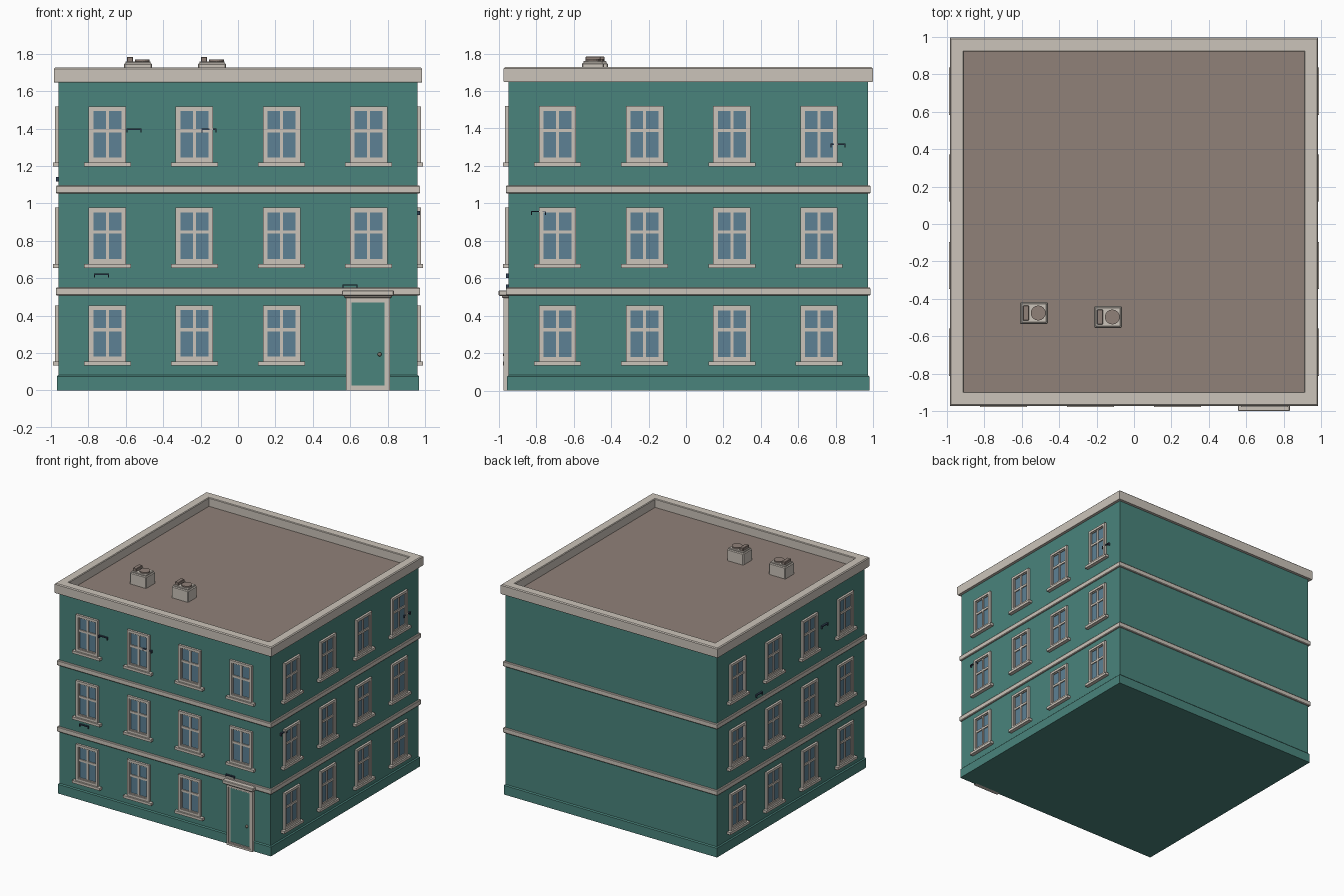
import bpy, bmesh
from mathutils import Vector

cube = bpy.data.objects.get("Cube")
if cube:
    bpy.data.objects.remove(cube, do_unlink=True)

CY = 0.012          # depth offset of the building centre
WALL = 0.96         # half width of the walls


def material(name, rgb):
    m = bpy.data.materials.new(name)
    m.use_nodes = True
    m.diffuse_color = (*rgb, 1)
    m.node_tree.nodes["Principled BSDF"].inputs["Base Color"].default_value = (*rgb, 1)
    return m


TEAL = material("teal_paint", (0.068, 0.23, 0.20))
STONE = material("pale_stone", (0.60, 0.55, 0.49))
ROOF = material("brown_roofing", (0.28, 0.22, 0.19))
GLASS = material("blue_glass", (0.11, 0.22, 0.30))
IRON = material("dark_iron", (0.03, 0.05, 0.09))
BRONZE = material("bronze", (0.22, 0.19, 0.15))


def finish(name, bm, mats, bevel=0):
    bmesh.ops.recalc_face_normals(bm, faces=bm.faces)
    mesh = bpy.data.meshes.new(name)
    bm.to_mesh(mesh)
    bm.free()
    for m in mats:
        mesh.materials.append(m)
    ob = bpy.data.objects.new(name, mesh)
    bpy.context.collection.objects.link(ob)
    if bevel:
        mod = ob.modifiers.new("soft_edges", "BEVEL")
        mod.width, mod.segments = bevel, 1
    return ob


def square_loft(name, profile, mat, cap=False, closed=False):
    """Sweep (half width, height) points round the square plan."""
    bm = bmesh.new()
    rings = [[bm.verts.new((sx * r, CY + sy * r, z))
              for sx, sy in ((-1, -1), (1, -1), (1, 1), (-1, 1))] for r, z in profile]
    pairs = list(zip(rings, rings[1:]))
    if closed:
        pairs.append((rings[-1], rings[0]))
    for a, b in pairs:
        for i in range(4):
            j = (i + 1) % 4
            bm.faces.new((a[i], a[j], b[j], b[i]))
    if cap:
        bm.faces.new(rings[0])
        bm.faces.new(rings[-1])
    return finish(name, bm, [mat])


def on_side(side, u, d, z):
    """Facade coordinates (along, outward, up) to world."""
    return Vector({"front": (u, CY - d, z), "left": (d, CY + u, z),
                   "right": (-d, CY + u, z)}[side])


def boxes(name, side, items, bevel=0):
    """One object from boxes given as (material, u0, u1, z0, z1, depth)."""
    bm = bmesh.new()
    mats = []
    for mat, u0, u1, z0, z1, depth in items:
        if mat not in mats:
            mats.append(mat)
        lo, hi = on_side(side, u0, WALL - 0.005, z0), on_side(side, u1, depth, z1)
        verts = bmesh.ops.create_cube(bm, size=1)["verts"]
        for v in verts:
            v.co = Vector([(lo[k] + hi[k]) / 2 + v.co[k] * abs(hi[k] - lo[k]) for k in range(3)])
        for f in {f for v in verts for f in v.link_faces}:
            f.material_index = mats.index(mat)
    return finish(name, bm, mats, bevel)


def frame(u, half, z0, z1, w, depth, mat=STONE):
    """Four bars round an opening."""
    return [(mat, u - half, u - half + w, z0, z1, depth),
            (mat, u + half - w, u + half, z0, z1, depth),
            (mat, u - half + w, u + half - w, z1 - w, z1, depth),
            (mat, u - half + w, u + half - w, z0, z0 + w, depth)]


# Walls, plinth, string courses, parapet and roof
walls = square_loft("walls", [(WALL, 0.02), (WALL, 1.65)], TEAL, cap=True)
square_loft("plinth", [(0.968, 0), (0.968, 0.075), (WALL, 0.083)], TEAL, cap=True)
for i, z in enumerate((0.508, 1.053)):
    square_loft(f"string_course_{i + 1}",
                [(0.95, z), (0.969, z), (0.973, z + 0.005), (0.973, z + 0.037),
                 (0.969, z + 0.042), (0.95, z + 0.042)], STONE, closed=True)
square_loft("parapet", [(0.95, 1.647), (0.982, 1.647), (0.985, 1.652), (0.985, 1.72),
                        (0.978, 1.727), (0.914, 1.727), (0.909, 1.722), (0.909, 1.647)],
            STONE, closed=True)
square_loft("roof_deck", [(0.912, 1.645), (0.912, 1.656)], ROOF, cap=True)


# Sash windows: frame, glass, glazing bars and sill
def window(side, name, u, top):
    base = top - 0.30
    items = [(GLASS, u - 0.09, u + 0.09, base, top - 0.01, 0.962)]
    items += frame(u, 0.10, base, top, 0.02, 0.978)
    items += frame(u, 0.082, base + 0.018, top - 0.018, 0.008, 0.970)
    items += [(STONE, u - 0.008, u + 0.008, base + 0.02, top - 0.02, 0.969),
              (STONE, u - 0.078, u + 0.078, top - 0.139, top - 0.121, 0.970),
              (STONE, u - 0.126, u + 0.126, base - 0.021, base, 0.99)]
    boxes(name, side, items)


columns = (-0.698, -0.233, 0.233, 0.698)
floors = (0.455, 0.977, 1.519)
for side in ("front", "left", "right"):
    for level, top in enumerate(floors):
        for c, u in enumerate(columns):
            if side == "front" and level == 0 and c == 3:
                continue
            window(side, f"window_{side}_{level + 1}_{c + 1}", u, top)

# Front door with casing and hood
DX = 0.695
boxes("door", "front",
      [(TEAL, DX - 0.10, DX + 0.10, 0.01, 0.48, 0.973)])
boxes("door_casing", "front",
      frame(DX, 0.118, 0, 0.495, 0.017, 0.987)
      + frame(DX, 0.102, 0.012, 0.485, 0.014, 0.979))
boxes("door_hood", "front",
      [(STONE, DX - 0.125, DX + 0.125, 0.495, 0.508, 0.995),
       (STONE, DX - 0.139, DX + 0.139, 0.506, 0.535, 1.012)], bevel=0.004)
bm = bmesh.new()
bmesh.ops.create_uvsphere(bm, u_segments=12, v_segments=8, radius=0.011)
bmesh.ops.translate(bm, verts=bm.verts, vec=on_side("front", 0.757, 0.979, 0.193))
finish("door_knob", bm, [BRONZE])

# Small iron wall brackets
brackets = [("front", -0.556, 1.40), ("front", -0.155, 1.40), ("front", -0.73, 0.625),
            ("front", 0.598, 0.567), ("left", -0.80, 0.96), ("left", 0.80, 1.32),
            ("right", -0.43, 1.38), ("right", 0.42, 1.14)]
for i, (side, u, z) in enumerate(brackets):
    boxes(f"wall_bracket_{i + 1}", side,
          [(IRON, u - 0.04, u + 0.04, z - 0.007, z, 0.974),
           (IRON, u - 0.04, u - 0.035, z - 0.022, z - 0.007, 0.974),
           (IRON, u + 0.035, u + 0.04, z - 0.022, z - 0.007, 0.974)])


# Rooftop ventilation units
def block(name, centre, size, mat, bevel=0):
    b = bmesh.new()
    bmesh.ops.create_cube(b, size=1)
    bmesh.ops.scale(b, verts=b.verts, vec=size)
    bmesh.ops.translate(b, verts=b.verts, vec=centre)
    return finish(name, b, [mat], bevel)


for i, (x, y) in enumerate(((-0.535, -0.476), (-0.139, -0.497))):
    block(f"vent_body_{i + 1}", (x, y, 1.70), (0.15, 0.118, 0.10), STONE, 0.006)
    block(f"vent_cap_{i + 1}", (x, y, 1.752), (0.134, 0.102, 0.016), STONE, 0.003)
    block(f"vent_grille_{i + 1}", (x - 0.043, y, 1.77), (0.032, 0.08, 0.028), ROOF, 0.003)
    b = bmesh.new()
    bmesh.ops.create_cone(b, cap_ends=True, segments=16, radius1=0.04, radius2=0.04, depth=0.014)
    bmesh.ops.translate(b, verts=b.verts, vec=(x + 0.023, y, 1.763))
    finish(f"vent_fan_{i + 1}", b, [ROOF])
